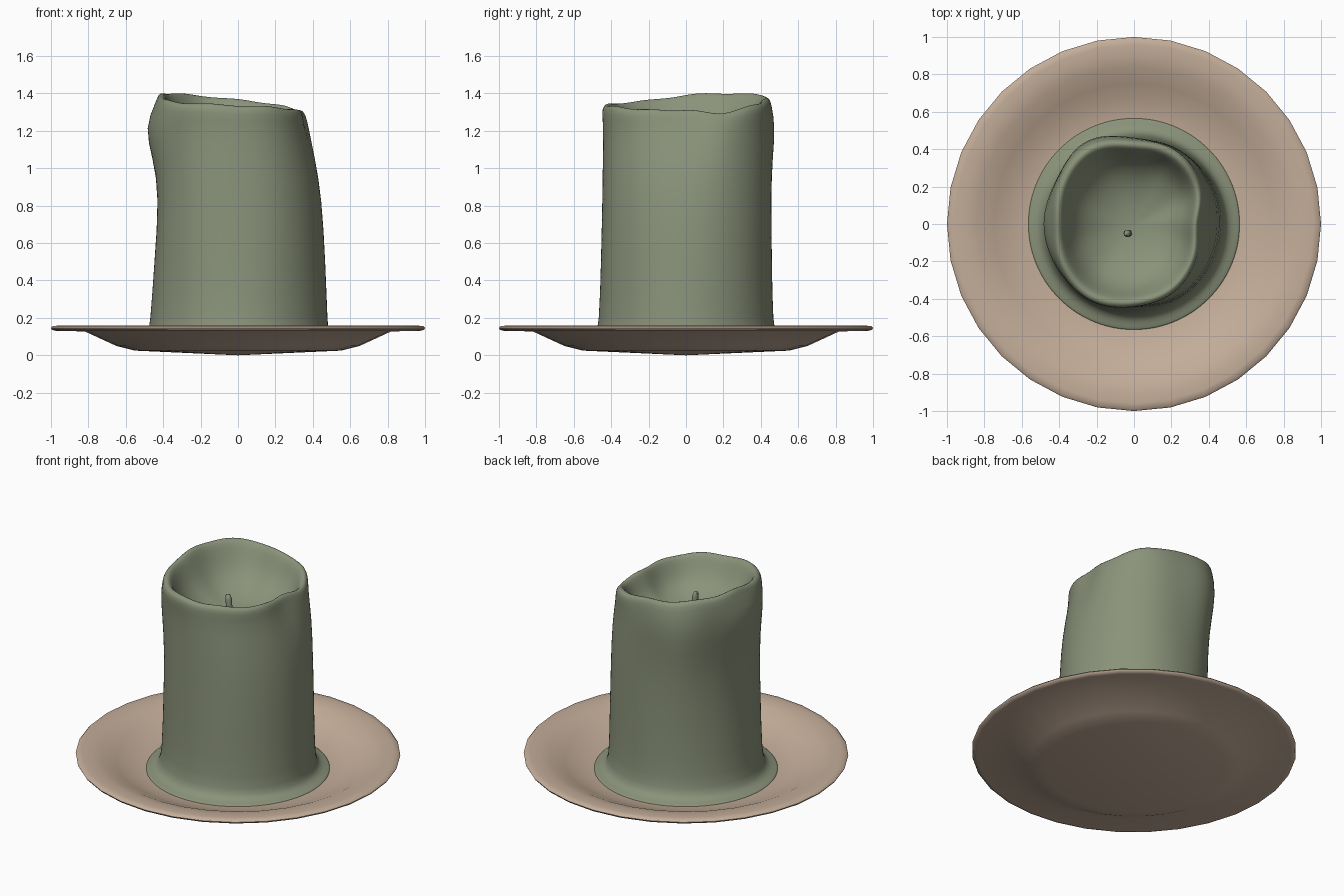
import bpy
import math
from mathutils import Vector

if "Cube" in bpy.data.objects:
    bpy.data.objects.remove(bpy.data.objects["Cube"])


def material(name, rgb):
    m = bpy.data.materials.new(name)
    m.diffuse_color = (*rgb, 1)
    m.use_nodes = True
    m.node_tree.nodes["Principled BSDF"].inputs["Base Color"].default_value = m.diffuse_color
    return m


def skin_rings(name, rings, mat, start=None, end=None, angle=60):
    """Join equal rings of points with quads; optional pole points close the ends."""
    n = len(rings[0])
    verts = [p for ring in rings for p in ring]
    faces = []
    for i in range(len(rings) - 1):
        for j in range(n):
            k = (j + 1) % n
            faces.append((i * n + j, i * n + k, (i + 1) * n + k, (i + 1) * n + j))
    if start:
        verts.append(start)
        faces += [(len(verts) - 1, (j + 1) % n, j) for j in range(n)]
    if end:
        verts.append(end)
        b = (len(rings) - 1) * n
        faces += [(b + j, b + (j + 1) % n, len(verts) - 1) for j in range(n)]
    mesh = bpy.data.meshes.new(name)
    mesh.from_pydata(verts, [], faces)
    mesh.materials.append(mat)
    for p in mesh.polygons:
        p.use_smooth = True
    mesh.set_sharp_from_angle(angle=math.radians(angle))
    ob = bpy.data.objects.new(name, mesh)
    bpy.context.collection.objects.link(ob)
    return ob


def circle(r, z, n, cx=0, cy=0):
    return [(cx + r * math.cos(2 * math.pi * j / n),
             cy + r * math.sin(2 * math.pi * j / n), z) for j in range(n)]


def around(values, j, n):
    """Smooth periodic interpolation of values spaced evenly around the candle."""
    t = j / n * len(values)
    i, f = int(t), t - int(t)
    a, b, c, d = (values[(i + k) % len(values)] for k in (-1, 0, 1, 2))
    return b + 0.5 * f * (c - a + f * (2 * a - 5 * b + 4 * c - d + f * (3 * (b - c) + d - a)))


clay = material("clay beige", (0.55, 0.42, 0.32))
wax = material("sage green wax", (0.255, 0.29, 0.195))

# Plate: turned profile from the underside, round the rim, to the inside
profile = [(0.55, 0.025), (0.65, 0.05), (0.82, 0.128), (0.97, 0.13), (0.995, 0.136),
           (1.0, 0.146), (0.99, 0.156), (0.96, 0.159), (0.90, 0.157), (0.84, 0.145),
           (0.75, 0.105), (0.67, 0.07), (0.565, 0.05), (0.3, 0.04)]
skin_rings("plate", [circle(r, z, 32) for r, z in profile], clay,
           start=(0, 0, 0), end=(0, 0, 0.035))

# Candle: radii every 30 degrees, counter-clockwise from +x, at several heights
N = 60
body = [
    (0.16, (.48, .475, .47, .465, .465, .465, .47, .47, .465, .465, .47, .475)),
    (0.50, (.468, .47, .465, .46, .46, .45, .448, .46, .46, .455, .465, .465)),
    (0.85, (.448, .46, .465, .455, .47, .44, .42, .45, .46, .447, .455, .45)),
    (1.05, (.41, .45, .46, .46, .495, .46, .455, .465, .46, .445, .44, .42)),
    (1.22, (.36, .425, .45, .465, .52, .485, .503, .48, .462, .44, .42, .385)),
]
crest_r = (.335, .40, .44, .435, .475, .45, .42, .445, .46, .43, .41, .37)
crest_z = (1.315, 1.30, 1.345, 1.37, 1.395, 1.405, 1.395, 1.365, 1.35, 1.34, 1.33, 1.315)

rings = [circle(r, z, N) for r, z in ((0.566, 0.05), (0.566, 0.056), (0.52, 0.064), (0.487, 0.09))]
for z, radii in body:
    rings.append([(p[0], p[1], z) for p in
                  (circle(around(radii, j, N), z, N)[j] for j in range(N))])

# Rolled rim and inner bowl: (radius factor, drop below crest, blend to bowl floor)
FLOOR = 1.08
for factor, drop, blend in ((1.04, 0.04, 0), (1.015, 0.01, 0), (0.97, 0, 0), (0.92, 0.012, 0),
                            (0.86, 0.06, 0.05), (0.76, 0.1, 0.3), (0.6, 0.1, 0.65),
                            (0.35, 0.03, 0.93)):
    ring = []
    for j in range(N):
        a = 2 * math.pi * j / N
        # slight uneven melting along the edge
        z = around(crest_z, j, N) + 0.004 * math.sin(9 * a) - drop
        r = around(crest_r, j, N) * factor
        ring.append((r * math.cos(a), r * math.sin(a), z + (FLOOR - z) * blend))
    rings.append(ring)
candle = skin_rings("candle", rings, wax, end=(-0.02, -0.02, FLOOR), angle=180)
candle.modifiers.new("smooth", 'SUBSURF').levels = 1
candle.modifiers["smooth"].render_levels = 1

# Wick: short, slightly leaning stub
stub = [(0.02, 1.06, 0.0), (0.019, 1.15, 0.0), (0.02, 1.21, -0.006), (0.014, 1.235, -0.01)]
skin_rings("wick", [circle(r, z, 10, -0.03 + dx, -0.05) for r, z, dx in stub], wax,
           end=(-0.04, -0.05, 1.24))
